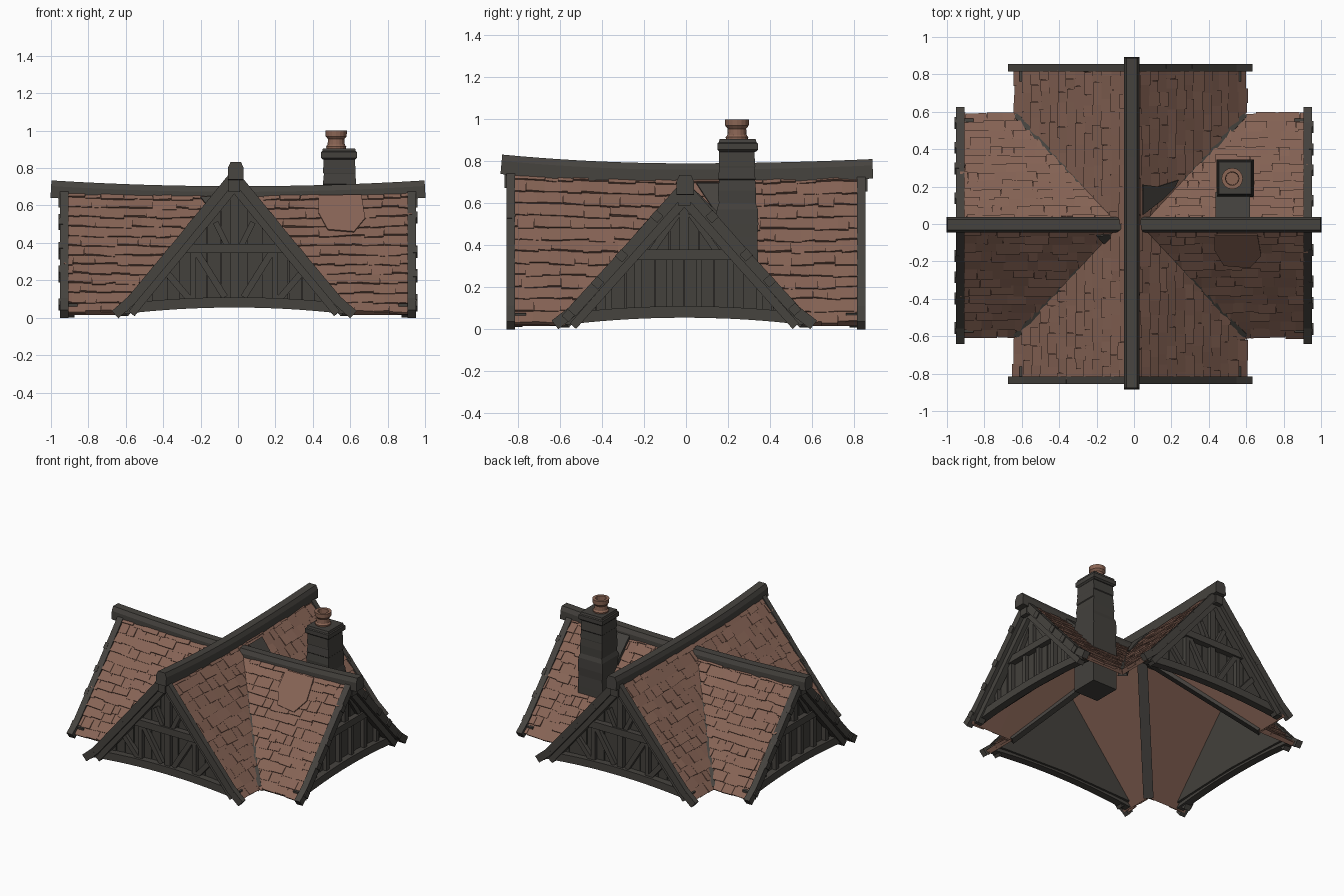
import bpy, bmesh, math, random
from mathutils import Vector as V

if "Cube" in bpy.data.objects:
    bpy.data.objects.remove(bpy.data.objects["Cube"])

random.seed(4)
rnd = random.uniform
CX, CY, ZE = -0.02, -0.008, 0.028           # roof centre, eave height
ROOF = {'x': dict(W=0.59, zr=0.678, L=0.93), 'y': dict(W=0.61, zr=0.748, L=0.835)}
VX = 0.059                                  # where the valleys start beside the crossing


def mat(name, col):
    m = bpy.data.materials.new(name)
    m.diffuse_color = (*col, 1)
    m.use_nodes = True
    m.node_tree.nodes["Principled BSDF"].inputs["Base Color"].default_value = m.diffuse_color
    return m


TILE = mat('clay tile', (0.24, 0.126, 0.091))
CLAY = mat('pot clay', (0.26, 0.132, 0.09))
TIMBER = mat('dark timber', (0.061, 0.056, 0.049))
PLANK = mat('wall plank', (0.056, 0.052, 0.045))
STONE = mat('chimney stone', (0.056, 0.052, 0.046))


def finish(name, bm, m):
    bmesh.ops.recalc_face_normals(bm, faces=bm.faces)
    me = bpy.data.meshes.new(name)
    bm.to_mesh(me)
    bm.free()
    me.materials.append(m)
    ob = bpy.data.objects.new(name, me)
    bpy.context.collection.objects.link(ob)


def loft(bm, rings):
    """Skin a list of point rings and cap the ends."""
    vs = [[bm.verts.new(p) for p in r] for r in rings]
    n = len(vs[0])
    for a, b in zip(vs, vs[1:]):
        for i in range(n):
            bm.faces.new((a[i], a[(i + 1) % n], b[(i + 1) % n], b[i]))
    bm.faces.new(vs[0][::-1])
    bm.faces.new(vs[-1])


def sweep(bm, pts, side, prof):
    """Run a (side, up) profile along a path."""
    pts, side, rings = [V(p) for p in pts], V(side).normalized(), []
    for i, p in enumerate(pts):
        t = (pts[min(i + 1, len(pts) - 1)] - pts[max(i - 1, 0)]).normalized()
        up = t.cross(side)
        if up.z < 0:
            up = -up
        rings.append([p + side * a + up * b for a, b in prof])
    loft(bm, rings)


def rect(w, h):
    return [(-w / 2, -h / 2), (w / 2, -h / 2), (w / 2, h / 2), (-w / 2, h / 2)]


def place(ax, s, d, a, z):
    """d = distance out along the arm, a = across it."""
    return V((s * d, CY + a, z)) if ax == 'x' else V((CX + a, s * d, z))


def sag(ax, s):
    return 0.012 if ax == 'x' else (0.025 if s < 0 else 0.008)


def on_roof(ax, s, t, u, v, h):
    """Point on a slope: u along ridge, v down the slope, h above it."""
    R = ROOF[ax]
    W, k = R['W'], R['zr'] - ZE
    ln = math.hypot(W, k)
    z = R['zr'] + sag(ax, s) * (u / R['L']) ** 2 * (1 - v) - v * k + h * W / ln
    return place(ax, s, u, t * (v * W + h * k / ln), z)


def valley(sx, sy):
    return (V((CX + sx * VX, CY, 0.672)),
            V((CX + sx * ROOF['y']['W'], CY + sy * ROOF['x']['W'], ZE)))


def cut_valley(bm, ax, sx, sy):
    a, b = valley(sx, sy)
    n = V((b.y - a.y, a.x - b.x, 0))
    if (n.x * sx > 0) != (ax == 'y'):
        n = -n
    bmesh.ops.bisect_plane(bm, geom=bm.verts[:] + bm.edges[:] + bm.faces[:],
                           plane_co=a, plane_no=n, clear_outer=True)


# Roof slopes: a base sheet and staggered tiles, mitred at the valleys
ROWS = 13
for ax in 'xy':
    L = ROOF[ax]['L']
    for s in (-1, 1):
        for t in (-1, 1):
            q = lambda u, v, h: on_roof(ax, s, t, u, v, h)
            bm = bmesh.new()
            loft(bm, [[q(L * i / 8, v, h) for v, h in ((0, -.02), (1, -.02), (1, .004), (0, .004))]
                      for i in range(9)])
            for r in range(ROWS):
                u = -rnd(0, 0.06)
                while u < L:
                    w = rnd(0.05, 0.13)
                    u0, u1 = max(u, 0), min(u + w - rnd(0, 0.002), L)
                    u += w
                    if u1 - u0 < 0.012:
                        continue
                    v0, v1 = r / ROWS, (r + 1) / ROWS + rnd(-0.006, 0.014)
                    h, tw = rnd(0.009, 0.018), rnd(-0.003, 0.003)
                    loft(bm, [[q(u0, v0, -.004), q(u1, v0, -.004), q(u1, v1 - tw, -.004), q(u0, v1 + tw, -.004)],
                              [q(u0, v0, .006), q(u1, v0, .006), q(u1, v1 - tw, h + tw), q(u0, v1 + tw, h - tw)]])
            cut_valley(bm, ax, *((s, t) if ax == 'x' else (t, s)))
            finish('roof_slope', bm, TILE)

# Valley beams
bm = bmesh.new()
for sx in (-1, 1):
    for sy in (-1, 1):
        a, b = valley(sx, sy)
        d = b - a
        sweep(bm, [a, b + V((0, 0, .012))], (d.y, -d.x, 0),
              [(-.034, -.04), (.034, -.04), (.014, .011), (-.014, .011)])
finish('valley_beams', bm, TIMBER)


def patch(name, ax, s, t, shape, m):
    bm = bmesh.new()
    loft(bm, [[on_roof(ax, s, t, u, v, h) for u, v in shape] for h in (.013, .021)])
    finish(name, bm, m)


# Dark patches beside the crossing, smooth patch in front of the chimney
patch('dark_patch', 'y', 1, 1, [(.05, .09), (.21, .09), (.2, .22), (.235, .4), (.19, .36), (.13, .26)], TIMBER)
patch('small_dark_patch', 'x', -1, -1, [(.1, .06), (.2, .07), (.17, .13), (.15, .16)], TIMBER)
patch('smooth_patch', 'x', 1, -1, [(.43, .06), (.66, .06), (.68, .25), (.62, .36), (.48, .34), (.43, .2)], TILE)

# Sagging ridge beams
ridge = [(-.042, -.048), (.042, -.048), (.042, .015), (.028, .045), (-.028, .045), (-.042, .015)]
bm = bmesh.new()
sweep(bm, [(x / 10, -.004, 0.658 + 0.031 * (x / 10) ** 2) for x in range(-10, 11)], (0, 1, 0), ridge)
finish('long_ridge_beam', bm, TIMBER)
bm = bmesh.new()
ys = [-0.88 + 1.77 * i / 20 for i in range(21)]
sweep(bm, [(-.012, y, 0.745 + (0.042 if y < 0 else 0.02) * (y / 0.88) ** 2) for y in ys], (-1, 0, 0), ridge)
finish('cross_ridge_beam', bm, TIMBER)


def gable(ax, s):
    R = ROOF[ax]
    W, L, top = R['W'], R['L'], R['zr'] + sag(ax, s)
    side = place(ax, s, 1, 0, 0) - place(ax, s, 0, 0, 0)
    k = (top - ZE) / W
    wall = L - 0.075

    # plank wall following the gable triangle
    bm = bmesh.new()
    n = 16
    edges = [(W - 0.03) * (2 * i / n - 1) for i in range(n + 1)]
    for a0, a1 in zip(edges, edges[1:]):
        lo = [0.045 + 0.025 * (1 - (a / W) ** 2) for a in (a0, a1)]
        hi = [max(top - 0.03 - k * abs(a), l + 0.001) for a, l in zip((a0, a1), lo)]
        g = 0.002
        poly = [(a0 + g, lo[0]), (a1 - g, lo[1]), (a1 - g, hi[1]), (a0 + g, hi[0])]
        f = wall + rnd(0.006, 0.014)
        loft(bm, [[place(ax, s, d, a, z) for a, z in poly] for d in (wall - 0.012, f)])
    poly = [(-W + .03, .05), (0, .07), (W - .03, .05), (0, top - .03)]
    loft(bm, [[place(ax, s, d, a, z) for a, z in poly] for d in (wall - 0.015, wall)])
    finish('gable_wall', bm, PLANK)

    # bargeboards, inner rafters and pegs
    bm = bmesh.new()
    out = 0.03 if ax == 'x' else 0.02
    for t in (-1, 1):
        line = lambda f, d, off: place(ax, s, d, t * f * W, top - f * (top - ZE) + off)
        sweep(bm, [line(0, L, -.012), line(.5, L, -.014), line(.9, L, -.008), line(1.045, L, .022)],
              side, rect(0.046 if ax == 'x' else 0.04, 0.052))
        sweep(bm, [line(0, L - .03, -.08), line(.9, L - .03, -.08)], side, rect(0.05, 0.04))
        for z in (0.1, 0.26, 0.38, 0.54):
            f = (top - z) / (top - ZE) + rnd(-.03, .03)
            sweep(bm, [line(f, L + out - .012, -.005), line(f + .05, L + out - .012, -.005)],
                  side, rect(0.025, 0.045))
    finish('bargeboards', bm, TIMBER)

    # tie beam, collar, posts and braces
    bm = bmesh.new()
    d = wall + 0.022
    bar = lambda a0, z0, a1, z1, w=0.035: sweep(
        bm, [place(ax, s, d, a0, z0), place(ax, s, d, a1, z1)], side, rect(0.035, w))
    e = W - 0.02
    sweep(bm, [place(ax, s, d + .008, e * i / 8, 0.048 + 0.034 * (1 - (i / 8) ** 2)) for i in range(-8, 9)],
          side, rect(0.055, 0.055))
    zc = 0.37 if ax == 'y' else 0.355
    ac = (top - zc) / k - 0.04
    sweep(bm, [place(ax, s, d + .008, -ac, zc), place(ax, s, d + .008, ac, zc)], side, rect(0.045, 0.05))
    bar(0, zc, 0, top - 0.03, 0.045)
    sweep(bm, [place(ax, s, L, 0, top - 0.1), place(ax, s, L, 0, top)], side, rect(0.06, 0.06))
    for t in (-1, 1):
        if ax == 'y':
            bar(t * .03, zc, t * .1, zc + .14, 0.03)
            bar(t * .05, .11, t * .2, zc - .02)
            bar(t * .24, .1, t * .36, .24)
            bar(t * .22, .1, t * .22, zc - .02, 0.03)
        else:
            bar(t * .03, top - .14, t * .16, zc + .01, 0.03)
            bar(t * .07, .09, t * .07, zc, 0.03)
            bar(t * .22, .09, t * .22, zc, 0.035)
            bar(t * .36, .09, t * .36, .22, 0.03)
    if ax == 'y':
        bar(0, .1, 0, zc, 0.045)
    finish('gable_frame', bm, TIMBER)


for ax in 'xy':
    for s in (-1, 1):
        gable(ax, s)


def lathe(name, prof, n, cx, cy, rot, m, jit=0):
    bm = bmesh.new()
    rings = []
    for z, r in prof:
        jx, jy = rnd(-jit, jit), rnd(-jit, jit)
        rings.append([(cx + jx + r * math.cos(rot + i * math.tau / n),
                       cy + jy + r * math.sin(rot + i * math.tau / n), z) for i in range(n)])
    loft(bm, rings)
    finish(name, bm, m)


# Chimney: stepped square stack, capping and clay pot
q2 = math.sqrt(2)
stack = [(.05, .1), (.3, .1), (.36, .101), (.44, .097), (.5, .1), (.57, .098), (.6, .088), (.66, .091),
         (.71, .086), (.715, .089), (.77, .084), (.775, .087), (.86, .083)]
lathe('chimney_stack', [(z, h * q2) for z, h in stack], 4, .542, .243, math.pi / 4, STONE, .002)
cap = [(.845, .086), (.855, .097), (.885, .097), (.89, .09), (.905, .086)]
lathe('chimney_cap', [(z, h * q2) for z, h in cap], 4, .54, .246, math.pi / 4, STONE)
lathe('chimney_pot', [(.9, .052), (.915, .054), (.925, .046), (.955, .044), (.97, .056), (1.0, .057),
                      (1.0, .036), (.93, .034)], 16, .525, .243, 0, CLAY)
bm = bmesh.new()
loft(bm, [[(x, y, z) for y, z in ((.03, .5), (.17, .4), (.17, .54), (.03, .675))] for x in (.435, .62)])
finish('chimney_shoulder', bm, STONE)
